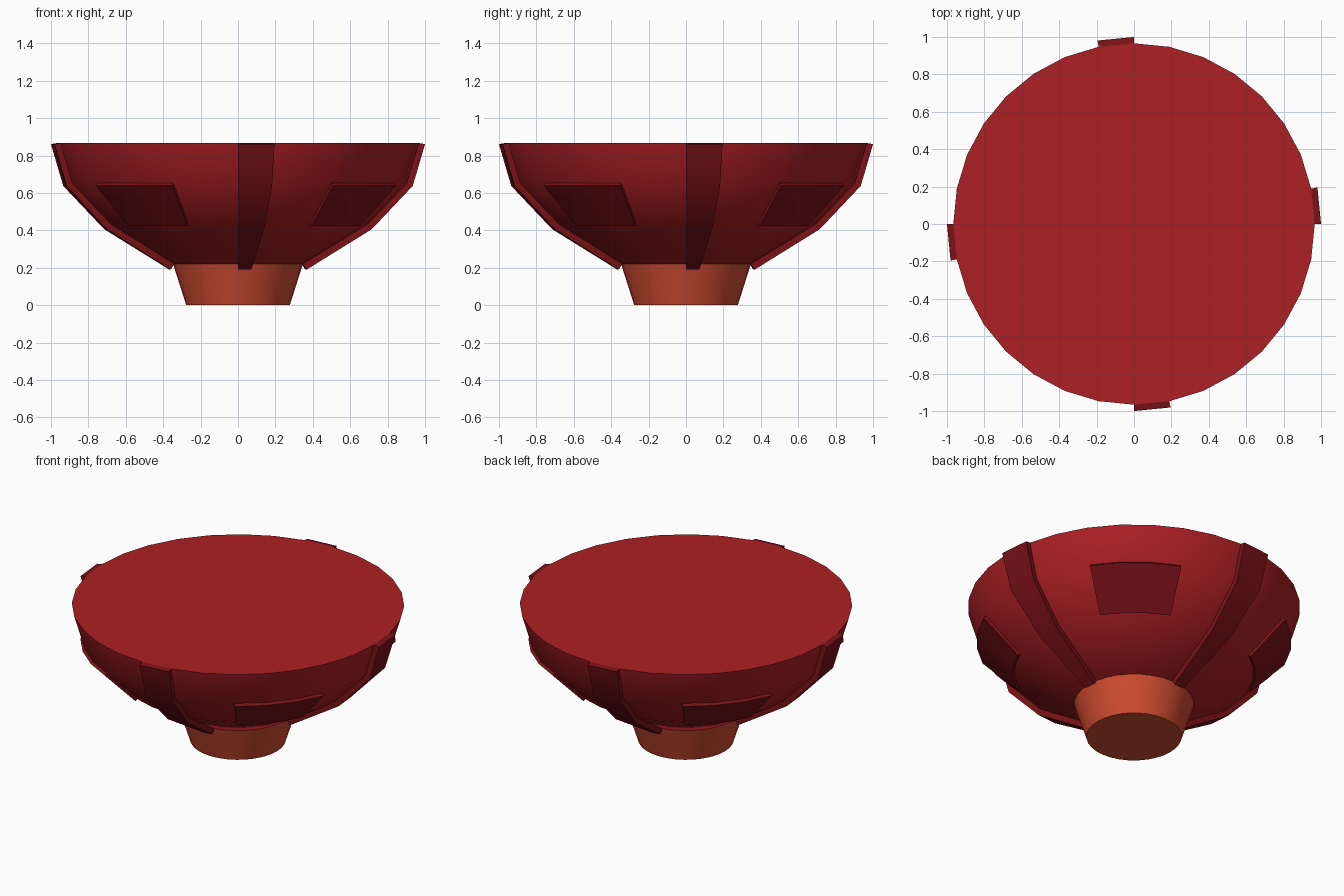
import bpy, bmesh
from math import radians, sin, cos, tau

if "Cube" in bpy.data.objects:
    bpy.data.objects.remove(bpy.data.objects["Cube"])

SIDES = 32
STEP = tau / SIDES

# (radius, height) outlines
BASE = [(0.277, 0.0), (0.347, 0.22)]
BOWL = [(0.347, 0.22), (0.694, 0.434), (0.903, 0.653), (0.966, 0.867)]
RIB = [(0.367, 0.19), (0.715, 0.406), (0.934, 0.637), (1.0, 0.861)]
PANEL = [(0.707, 0.424), (0.917, 0.640)]


def material(name, rgb):
    mat = bpy.data.materials.new(name)
    mat.diffuse_color = (*rgb, 1)
    mat.use_nodes = True
    mat.node_tree.nodes["Principled BSDF"].inputs["Base Color"].default_value = mat.diffuse_color
    return mat


def finish(bm, name, mat):
    bmesh.ops.recalc_face_normals(bm, faces=bm.faces)
    mesh = bpy.data.meshes.new(name)
    bm.to_mesh(mesh)
    bm.free()
    mesh.materials.append(mat)
    ob = bpy.data.objects.new(name, mesh)
    bpy.context.collection.objects.link(ob)
    bpy.ops.object.select_all(action='DESELECT')
    ob.select_set(True)
    bpy.context.view_layer.objects.active = ob
    bpy.ops.object.shade_smooth_by_angle(angle=radians(40))
    return ob


def column(bm, profile, i):
    a = i * STEP
    return [bm.verts.new((r * cos(a), r * sin(a), z)) for r, z in profile]


def lathe(name, profile, mat):
    """Closed turned solid with flat caps."""
    bm = bmesh.new()
    cols = [column(bm, profile, i) for i in range(SIDES)]
    for i in range(SIDES):
        a, b = cols[i], cols[(i + 1) % SIDES]
        for k in range(len(profile) - 1):
            bm.faces.new((a[k], b[k], b[k + 1], a[k + 1]))
    bm.faces.new([c[0] for c in cols])
    bm.faces.new([c[-1] for c in cols])
    return finish(bm, name, mat)


def plate(name, inner, outer, first, count, mat):
    """Raised closed strip over some segments, from inner to outer outline."""
    bm = bmesh.new()
    loop = outer + inner[::-1]
    n = len(loop)
    m = len(outer)
    cols = [column(bm, loop, first + i) for i in range(count + 1)]
    for a, b in zip(cols, cols[1:]):
        for k in range(n):
            j = (k + 1) % n
            bm.faces.new((a[k], b[k], b[j], a[j]))
    for c in (cols[0], cols[-1]):
        for k in range(m - 1):
            bm.faces.new((c[k], c[k + 1], c[n - 2 - k], c[n - 1 - k]))
    return finish(bm, name, mat)


red = material("bowl_red", (0.42, 0.014, 0.018))
dark = material("trim_dark_red", (0.20, 0.006, 0.009))
orange = material("base_orange", (0.62, 0.07, 0.03))

# Foot and bowl
lathe("base", BASE, orange)
lathe("bowl", BOWL, red)

# Four ribs and four raised panels around the bowl
for q in range(4):
    start = q * SIDES // 4
    plate(f"rib_{q + 1}", BOWL, RIB, start, 1, dark)
    plate(f"panel_{q + 1}", BOWL[1:3], PANEL, start + 3, 3, dark)
